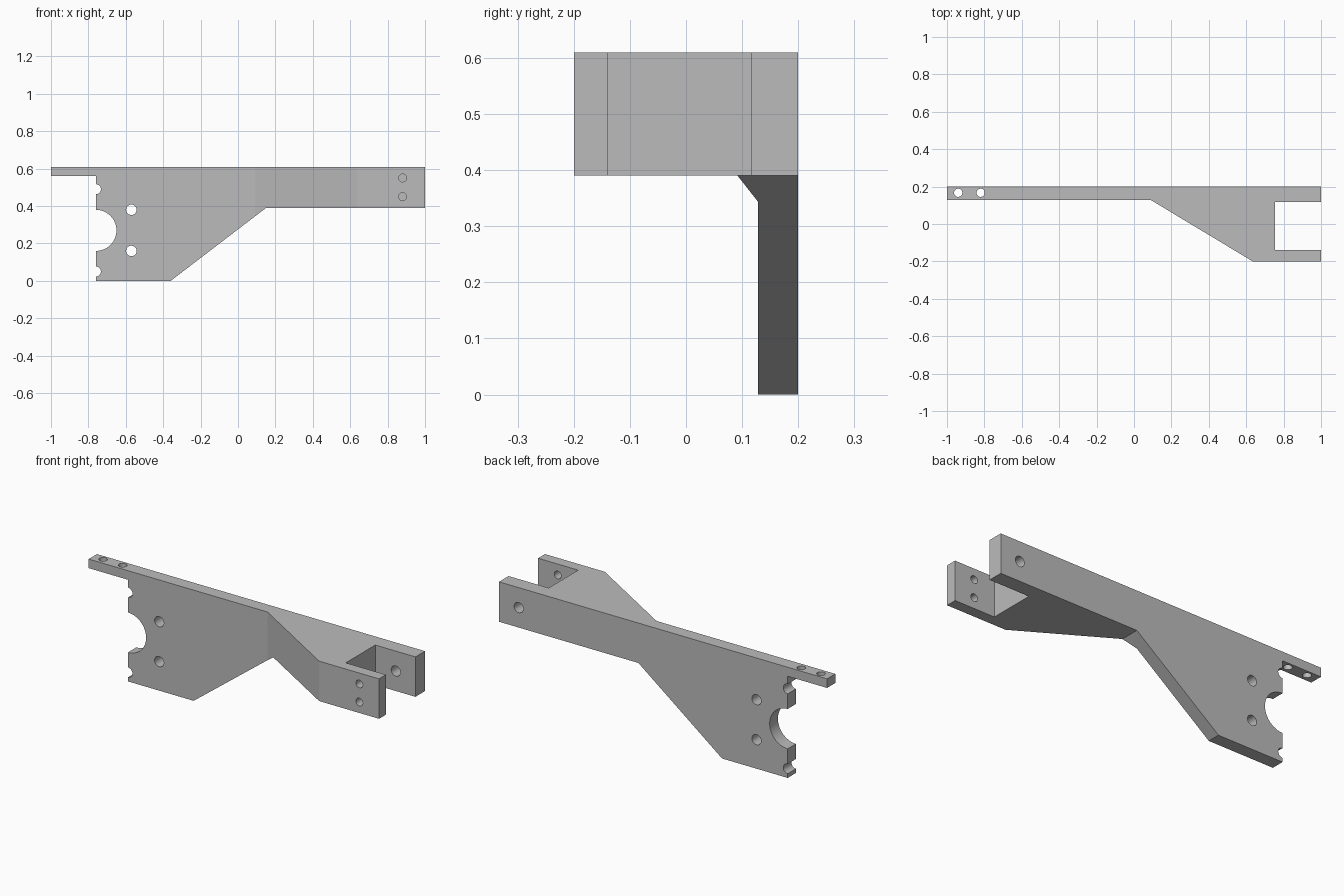
import bpy
import bmesh
from math import radians
from mathutils import Matrix, Vector

cube = bpy.data.objects.get("Cube")
if cube:
    bpy.data.objects.remove(cube, do_unlink=True)

grey = bpy.data.materials.new("machined grey")
grey.use_nodes = True
colour = (0.5, 0.5, 0.5, 1)
grey.diffuse_color = colour
grey.node_tree.nodes["Principled BSDF"].inputs["Base Color"].default_value = colour


def new_object(name, bm):
    bmesh.ops.recalc_face_normals(bm, faces=bm.faces)
    mesh = bpy.data.meshes.new(name)
    bm.to_mesh(mesh)
    bm.free()
    mesh.materials.append(grey)
    obj = bpy.data.objects.new(name, mesh)
    bpy.context.collection.objects.link(obj)
    return obj


def prism(name, outline, depth):
    """Extrude a closed outline of 3D points along depth."""
    bm = bmesh.new()
    face = bm.faces.new([bm.verts.new(p) for p in outline])
    out = bmesh.ops.extrude_face_region(bm, geom=[face])
    verts = [g for g in out["geom"] if isinstance(g, bmesh.types.BMVert)]
    bmesh.ops.translate(bm, verts=verts, vec=depth)
    return new_object(name, bm)


def drill(centre, radius, length, along="Y"):
    """Cylindrical cutter along Y or Z."""
    turn = Matrix.Rotation(radians(90), 4, "X") if along == "Y" else Matrix()
    bm = bmesh.new()
    bmesh.ops.create_cone(bm, cap_ends=True, segments=48, radius1=radius,
                          radius2=radius, depth=length,
                          matrix=Matrix.Translation(centre) @ turn)
    return new_object("drill_cutter", bm)


def cut(target, tool, operation="DIFFERENCE"):
    tool.hide_render = True
    mod = target.modifiers.new("cut", "BOOLEAN")
    mod.operation = operation
    mod.solver = "EXACT"
    mod.object = tool
    bpy.context.view_layer.objects.active = target
    bpy.ops.object.modifier_apply(modifier=mod.name)
    bpy.data.objects.remove(tool, do_unlink=True)


# Side profile: top flange, deep mounting plate, sloped underside, fork arm
side = [(-1, 0.61), (-1, 0.56), (-0.76, 0.56), (-0.76, 0), (-0.36, 0),
        (0.15, 0.39), (1, 0.39), (1, 0.61)]
bracket = prism("fork_bracket", [(x, -0.5, z) for x, z in side], Vector((0, 1, 0)))

# Plan profile: thin plate widening into a two-pronged fork
plan = [(-1.1, 0.2), (-1.1, 0.128), (0.09, 0.128), (0.635, -0.2), (1.1, -0.2),
        (1.1, -0.14), (0.755, -0.14), (0.755, 0.117), (1.1, 0.117), (1.1, 0.2)]
cut(bracket, prism("plan_cutter", [(x, y, -0.2) for x, y in plan], Vector((0, 0, 1))),
    "INTERSECT")

# Mounting plate: bolt holes, edge notches and the large half-round recess
for z in (0.16, 0.38):
    cut(bracket, drill((-0.57, 0.16, z), 0.028, 0.3))
for z, radius in ((0.05, 0.027), (0.27, 0.11), (0.49, 0.027)):
    cut(bracket, drill((-0.76, 0.16, z), radius, 0.3))

# Flange bolt holes
for x in (-0.94, -0.82):
    cut(bracket, drill((x, 0.167, 0.58), 0.022, 0.3, "Z"))

# Fork holes: a pair in the front prong, one larger in the back prong
for z in (0.45, 0.55):
    cut(bracket, drill((0.88, -0.17, z), 0.021, 0.2))
cut(bracket, drill((0.88, 0.16, 0.5), 0.028, 0.2))

# Smooth bores with crisp machined edges
bpy.ops.object.select_all(action="DESELECT")
bracket.select_set(True)
bpy.context.view_layer.objects.active = bracket
bpy.ops.object.shade_smooth_by_angle(angle=radians(20))
